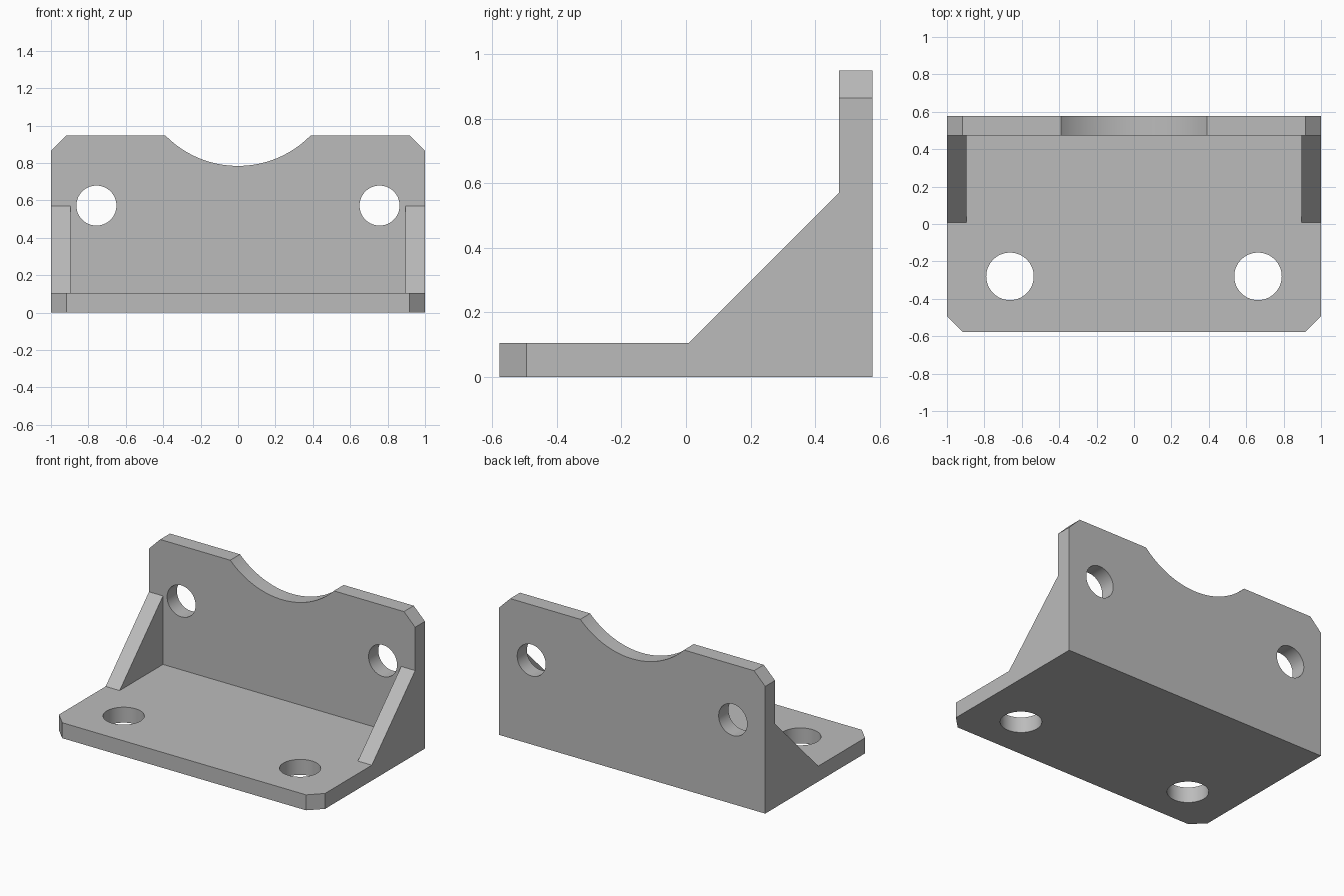
import bpy
import bmesh
from math import radians
from mathutils import Matrix, Vector

default = bpy.data.objects.get("Cube")
if default:
    bpy.data.objects.remove(default, do_unlink=True)

# Main dimensions
HALF_W, HALF_D, HEIGHT = 1.0, 0.578, 0.948
THICK, RIB, CHAMFER = 0.105, 0.105, 0.084
WALL_Y = HALF_D - THICK
RIB_TOP = 0.57
RIB_FRONT = WALL_Y - (RIB_TOP - THICK)

grey = bpy.data.materials.new("plain grey")
grey.use_nodes = True
GREY = (0.5, 0.5, 0.5, 1)
grey.diffuse_color = GREY
grey.node_tree.nodes["Principled BSDF"].inputs["Base Color"].default_value = GREY


def add_object(name, bm):
    bmesh.ops.recalc_face_normals(bm, faces=bm.faces)
    mesh = bpy.data.meshes.new(name)
    bm.to_mesh(mesh)
    bm.free()
    mesh.materials.append(grey)
    obj = bpy.data.objects.new(name, mesh)
    bpy.context.collection.objects.link(obj)
    return obj


def prism(name, points, offset):
    """Extrude a closed outline along an offset."""
    bm = bmesh.new()
    face = bm.faces.new([bm.verts.new(p) for p in points])
    result = bmesh.ops.extrude_face_region(bm, geom=[face], use_keep_orig=True)
    moved = [v for v in result["geom"] if isinstance(v, bmesh.types.BMVert)]
    bmesh.ops.translate(bm, verts=moved, vec=Vector(offset))
    return add_object(name, bm)


def cylinder(name, centre, radius, along_y=False, sides=64):
    bm = bmesh.new()
    bmesh.ops.create_cone(bm, cap_ends=True, segments=sides, radius1=radius,
                          radius2=radius, depth=0.4)
    turn = Matrix.Rotation(radians(90 if along_y else 0), 4, "X")
    bm.transform(Matrix.Translation(centre) @ turn)
    return add_object(name, bm)


# Solid side profile: base, sloped ribs and upright wall
profile = [(-HALF_D, 0), (HALF_D, 0), (HALF_D, HEIGHT), (WALL_Y, HEIGHT),
           (WALL_Y, RIB_TOP), (RIB_FRONT, THICK), (-HALF_D, THICK)]
bracket = prism("corner_bracket", [(-HALF_W, y, z) for y, z in profile],
                (2 * HALF_W, 0, 0))

# Hollow between the two ribs
inner = HALF_W - RIB
hollow = [(-1, THICK), (WALL_Y, THICK), (WALL_Y, 2), (-1, 2)]
cutters = [prism("hollow_cutter", [(-inner, y, z) for y, z in hollow],
                 (2 * inner, 0, 0))]

# Round saddle in the top of the wall
cutters.append(cylinder("saddle_cutter", (0, WALL_Y + THICK / 2, 1.328), 0.544, True, 160))

# Bolt holes and clipped corners on both sides
for side, label in ((-1, "right"), (1, "left")):
    cutters.append(cylinder(label + "_base_hole_cutter", (side * 0.663, -0.28, 0.05), 0.127))
    cutters.append(cylinder(label + "_wall_hole_cutter",
                            (side * 0.757, WALL_Y + THICK / 2, 0.572), 0.107, True))
    # Each corner triangle overshoots the edges along the chamfer line
    over = 0.1
    corner = [(HALF_W - CHAMFER - over, over), (HALF_W + over, over),
              (HALF_W + over, -CHAMFER - over)]
    cutters.append(prism(label + "_wall_corner_cutter",
                         [(side * x, WALL_Y - over, HEIGHT + d) for x, d in corner],
                         (0, THICK + 2 * over, 0)))
    cutters.append(prism(label + "_base_corner_cutter",
                         [(side * x, -HALF_D - d, -over) for x, d in corner],
                         (0, 0, THICK + 2 * over)))

for cutter in cutters:
    cutter.hide_render = True
    mod = bracket.modifiers.new(cutter.name, "BOOLEAN")
    mod.operation = "DIFFERENCE"
    mod.solver = "EXACT"
    mod.object = cutter

# Bake the cuts and remove the cutters
graph = bpy.context.evaluated_depsgraph_get()
finished = bpy.data.meshes.new_from_object(bracket.evaluated_get(graph))
bracket.modifiers.clear()
bracket.data = finished
for cutter in cutters:
    bpy.data.objects.remove(cutter, do_unlink=True)

bpy.ops.object.select_all(action="DESELECT")
bracket.select_set(True)
bpy.context.view_layer.objects.active = bracket
bpy.ops.object.shade_smooth_by_angle(angle=radians(30))
